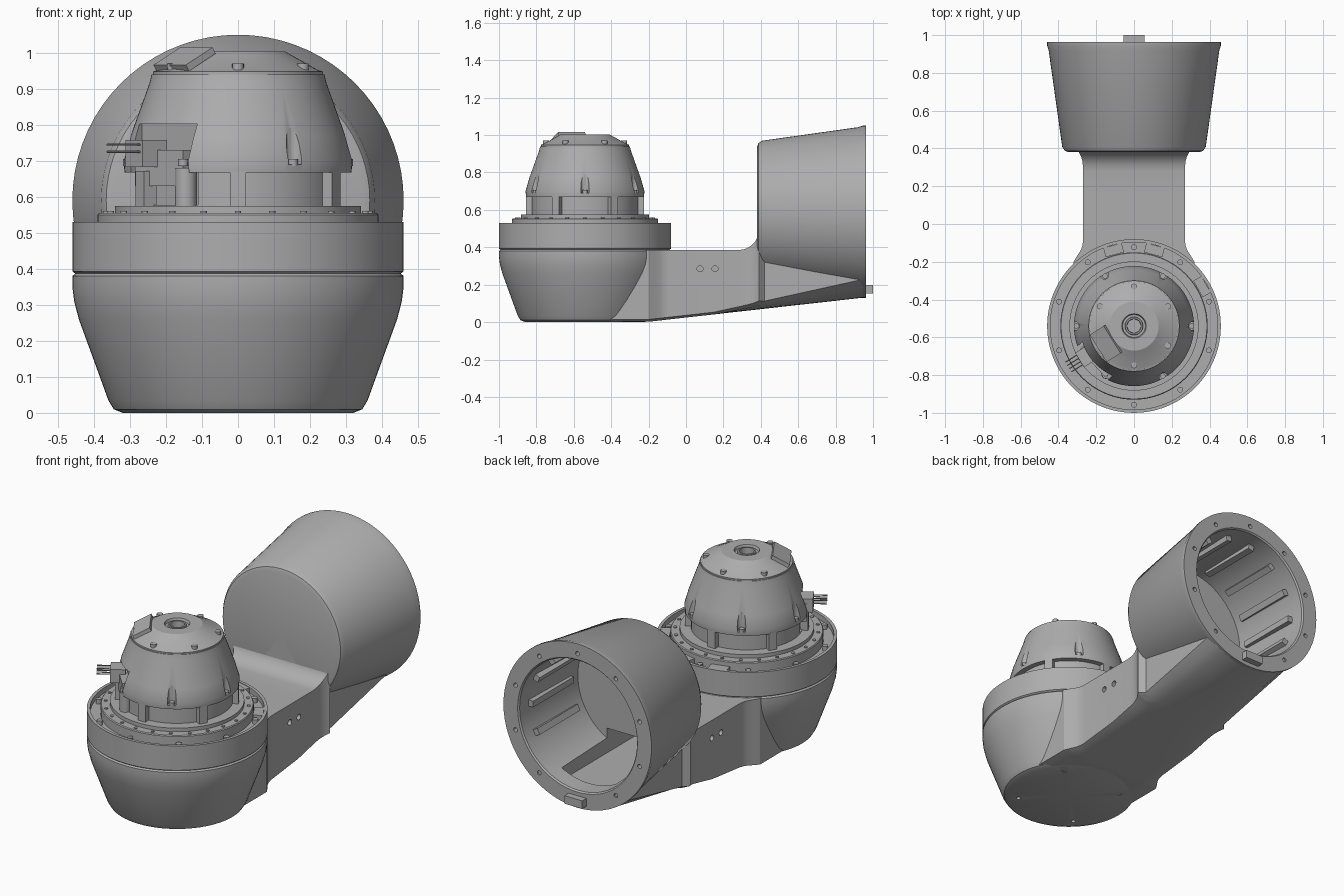
import bpy, bmesh, math
from mathutils import Matrix, Vector

if "Cube" in bpy.data.objects:
    bpy.data.objects.remove(bpy.data.objects["Cube"], do_unlink=True)

grey = bpy.data.materials.new("satin_grey")
grey.use_nodes = True
COLOUR = (0.42, 0.42, 0.42, 1)
grey.diffuse_color = COLOUR
grey.node_tree.nodes["Principled BSDF"].inputs["Base Color"].default_value = COLOUR

JOINT = Vector((0, -0.54, 0))     # vertical joint axis
CUP = Vector((0, 0, 0.59))        # horizontal cup axis, along y
ALONG_Y = Matrix.Rotation(-math.pi / 2, 4, 'X')
ALONG_X = Matrix.Rotation(math.pi / 2, 4, 'Y')


def make(name, bm):
    bmesh.ops.recalc_face_normals(bm, faces=bm.faces)
    mesh = bpy.data.meshes.new(name)
    bm.to_mesh(mesh)
    bm.free()
    mesh.materials.append(grey)
    ob = bpy.data.objects.new(name, mesh)
    bpy.context.collection.objects.link(ob)
    return ob


def revolve(name, profile, matrix, closed=False, steps=72):
    """Turn (radius, height) points about z; closed profiles make rings."""
    bm = bmesh.new()
    rings = []
    for r, h in profile:
        rings.append([bm.verts.new((r * math.cos(math.tau * i / steps),
                                    r * math.sin(math.tau * i / steps), h))
                      for i in range(steps)])
    pairs = list(zip(rings, rings[1:]))
    if closed:
        pairs.append((rings[-1], rings[0]))
    for a, b in pairs:
        for i in range(steps):
            j = (i + 1) % steps
            bm.faces.new((a[i], a[j], b[j], b[i]))
    bmesh.ops.remove_doubles(bm, verts=bm.verts, dist=1e-5)
    bm.transform(matrix)
    return make(name, bm)


def pegs(name, placements, radius, depth, segments=16):
    """One object holding a cylinder for each placement matrix."""
    bm = bmesh.new()
    for m in placements:
        bmesh.ops.create_cone(bm, cap_ends=True, segments=segments, radius1=radius,
                              radius2=radius, depth=depth, matrix=m)
    return make(name, bm)


def boxes(name, placements, size):
    bm = bmesh.new()
    scale = Matrix.Diagonal((*size, 1))
    for m in placements:
        bmesh.ops.create_cube(bm, size=1, matrix=m @ scale)
    return make(name, bm)


def around(count, radius, height, start=0):
    """Placements about the vertical joint, local x pointing outward."""
    return [Matrix.Translation(JOINT)
            @ Matrix.Rotation(math.radians(start) + math.tau * i / count, 4, 'Z')
            @ Matrix.Translation((radius, 0, height)) for i in range(count)]


def around_cup(count, radius, y, start=0):
    """Placements about the cup axis, local z along y."""
    return [Matrix.Translation(CUP) @ ALONG_Y
            @ Matrix.Rotation(math.radians(start) + math.tau * i / count, 4, 'Z')
            @ Matrix.Translation((radius, 0, y)) for i in range(count)]


def cut(targets, cutter):
    for ob in targets:
        mod = ob.modifiers.new("cut", 'BOOLEAN')
        mod.operation, mod.solver, mod.object = 'DIFFERENCE', 'EXACT', cutter
        bpy.context.view_layer.objects.active = ob
        bpy.ops.object.modifier_apply(modifier=mod.name)
    bpy.data.objects.remove(cutter, do_unlink=True)


def clamp(t):
    return max(0.0, min(1.0, t))


at_joint = Matrix.Translation(JOINT)
at_cup = Matrix.Translation(CUP) @ ALONG_Y

# Base bowl and the collar above its groove
bowl = revolve("base_bowl", [(0, 0), (.32, 0), (.345, .01), (.36, .035), (.442, .26),
               (.455, .31), (.46, .35), (.46, .38), (.452, .387), (0, .387)], at_joint)
revolve("collar", [(.452, .387), (.46, .393), (.46, .53), (.443, .53), (.443, .5),
                   (.3, .5), (.3, .387)], at_joint, closed=True)

# Link arm, lofted along y with a rising underside that rounds into the cup
def arm_section(y):
    width = .27 + .05 * clamp((-.09 - y) / .1) ** 2
    top = .385
    if y > .28:
        t = clamp((y - .28) / .11)
        top += .11 * (1 - math.sqrt(1 - t * t))
        width += .03 * t ** 3 * (y < .4)
    low = .002 + .13 * clamp((y + .2) / 1.16)
    k = clamp((y - .15) / .81)
    points = [(-width, y, top), (width, y, top)]
    for i in range(13):
        x = width * (1 - i / 6)
        edge = .012 if i in (0, 12) else 0
        points.append((x, y, low + edge + k * (.46 - math.sqrt(.46 ** 2 - x * x))))
    return points


stations = [-.54, -.2, -.17, -.14, -.115, -.09, .15, .28, .31, .335, .355, .37,
            .38, .39, .42, .6, .78, .955]
bm = bmesh.new()
loops = [[bm.verts.new(p) for p in arm_section(y)] for y in stations]
for a, b in zip(loops, loops[1:]):
    for i in range(len(a)):
        j = (i + 1) % len(a)
        bm.faces.new((a[i], a[j], b[j], b[i]))
bm.faces.new(loops[0])
bm.faces.new(loops[-1])
arm = make("link_arm", bm)

# Open cup at the far end
cup = revolve("cup", [(0, .38), (.345, .38), (.366, .387), (.38, .408), (.452, .92),
              (.46, .945), (.46, .963), (.372, .963), (.365, .955), (.35, .46), (0, .46)],
              at_cup)
cut([arm], revolve("bore_cutter", [(0, .46), (.35, .46), (.366, .97), (.366, 1.1), (0, 1.1)],
                   at_cup))
cut([arm, cup], boxes("hollow_cutter", [Matrix.Translation((0, .53, .27))], (.34, .66, .14)))
cut([arm], pegs("side_hole_cutter", [Matrix.Translation((s * .27, y, .285)) @ ALONG_X
                for s in (-1, 1) for y in (.075, .155)], .016, .08))
cut([cup], pegs("rim_hole_cutter", around_cup(10, .405, .963, 18), .012, .06))
cut([bowl], pegs("foot_hole_cutter", around(4, .27, 0, 45), .012, .04))

# Ribs inside the bore, clear of the opening at the bottom
ribs = [m for m in around_cup(14, .348, .7) if m.translation.z > .36]
boxes("bore_ribs", ribs, (.03, .035, .36))

# Locating tab on the cup rim
boxes("rim_tab", [Matrix.Translation((0, .977, .175))], (.11, .046, .045))
pegs("tab_screws", [Matrix.Translation((x, .998, .175)) @ ALONG_Y for x in (-.03, .03)],
     .013, .004)

# Stepped flange and neck of the drive unit
neck = revolve("flange_and_neck", [(0, .49), (.39, .49), (.39, .55), (.386, .555), (.342, .555),
               (.342, .575), (.285, .575), (.285, .68), (0, .68)], at_joint)
boxes("neck_pillars", around(6, .295, .622, 30), (.04, .045, .1))
pegs("flange_bolts", around(24, .366, .556), .009, .008)
pegs("collar_bolts", around(10, .417, .51, 18), .015, .03)
boxes("collar_blocks", around(3, .416, .513, 30)[:1] + around(3, .416, .513, 75)[:1]
      + around(3, .416, .513, 105)[:1], (.05, .1, .03))

# Tapered housing with six fastener slots and one service opening
housing = revolve("housing", [(0, .668), (.315, .668), (.318, .7), (.298, .77), (.246, .915),
                  (.24, .94), (0, .94)], at_joint)
for m in around(6, .312, .69):
    cut([housing], revolve("slot_cutter", [(0, 0), (.022, 0), (.022, .1), (.016, .118),
                           (0, .125)], m, steps=16))
pegs("slot_bolts", around(6, .305, .695), .014, .02)
opening = around(1, .35, .69, 222)[0]
cut([housing, neck], boxes("opening_cutter", [opening], (.2, .24, .225)))

# Connector inside the opening, with pins
board = around(1, .27, .68, 222)[0]
boxes("connector_board", [board], (.05, .2, .1))
plug = around(1, .3, .72, 212)[0]
boxes("connector", [plug], (.08, .09, .075))
pegs("connector_pins", [plug @ Matrix.Translation((.06, y, z)) @ ALONG_X
     for y in (-.03, -.01, .01, .03) for z in (.005, .025)], .003, .1, 8)
pegs("opening_post", [around(1, .29, .625, 240)[0]], .03, .11)

# Conical cap with a recessed centre
revolve("cap", [(0, .938), (.236, .938), (.236, .948), (.222, .952), (.13, 1.004),
        (.065, 1.004), (.06, .99), (.048, .99), (.046, 1), (.038, 1), (.036, .965),
        (0, .965)], at_joint)
pegs("cap_bolts", around(6, .208, .958, 30), .016, .025)
boxes("cap_plate", [around(1, .175, .982, 212)[0] @ Matrix.Rotation(.51, 4, 'Y')],
      (.1, .17, .02))

# Smooth curved surfaces, keep edges crisp
bpy.ops.object.select_all(action='DESELECT')
for ob in bpy.context.scene.objects:
    if ob.type == 'MESH' and grey.name in ob.data.materials:
        ob.select_set(True)
        bpy.context.view_layer.objects.active = ob
bpy.ops.object.shade_smooth_by_angle(angle=math.radians(28))
